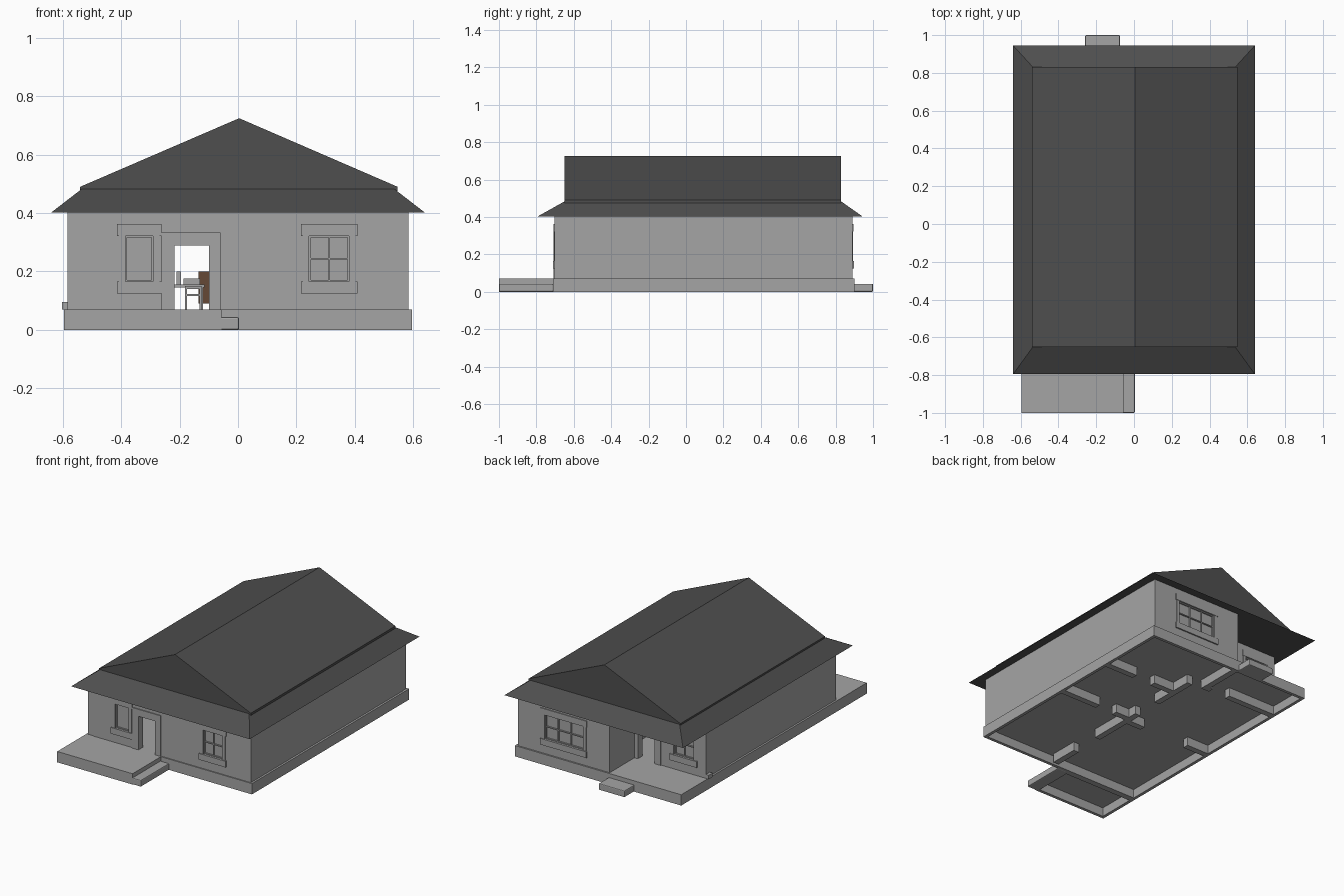
import bpy, bmesh

if "Cube" in bpy.data.objects:
    bpy.data.objects.remove(bpy.data.objects["Cube"])

def material(name, col):
    m = bpy.data.materials.new(name)
    m.diffuse_color = (*col, 1)
    m.use_nodes = True
    m.node_tree.nodes["Principled BSDF"].inputs["Base Color"].default_value = m.diffuse_color
    return m

ROOF = material("dark_roof", (0.078, 0.078, 0.078))
GREY = material("grey_plaster", (0.376, 0.376, 0.376))
WOOD = material("brown_wood", (0.13, 0.065, 0.037))
DX = 0.004   # the house body sits slightly right of the roof centre

def finish(name, bm, mat):
    bmesh.ops.recalc_face_normals(bm, faces=bm.faces[:])
    me = bpy.data.meshes.new(name)
    bm.to_mesh(me)
    bm.free()
    ob = bpy.data.objects.new(name, me)
    bpy.context.collection.objects.link(ob)
    me.materials.append(mat)
    return ob

def boxes(name, items, mat=GREY):
    """One object from several (x0, x1, y0, y1, z0, z1) blocks."""
    bm = bmesh.new()
    for x0, x1, y0, y1, z0, z1 in items:
        for v in bmesh.ops.create_cube(bm, size=1)["verts"]:
            v.co = ((x0 + x1) / 2 + v.co.x * (x1 - x0) + DX,
                    (y0 + y1) / 2 + v.co.y * (y1 - y0),
                    (z0 + z1) / 2 + v.co.z * (z1 - z0))
    return finish(name, bm, mat)

def tray(name, x0, x1, y0, y1, h, t=0.02):
    """Slab with a rim underneath, open at the bottom."""
    s = h - 0.012
    return boxes(name, [(x0, x1, y0, y1, s, h),
                        (x0, x0 + t, y0, y1, 0, s), (x1 - t, x1, y0, y1, 0, s),
                        (x0 + t, x1 - t, y0, y0 + t, 0, s), (x0 + t, x1 - t, y1 - t, y1, 0, s)])

F, TOP, T = 0.07, 0.405, 0.04   # floor level, wall top, wall thickness

def wall(name, x0, x1, y, openings):
    """Wall along x with rectangular openings (x0, x1, z0, z1), left to right."""
    parts, x = [], x0
    for a, b, z0, z1 in openings:
        parts.append((x, a, y, y + T, F, TOP))
        if z0 > F:
            parts.append((a, b, y, y + T, F, z0))
        parts.append((a, b, y, y + T, z1, TOP))
        x = b
    parts.append((x, x1, y, y + T, F, TOP))
    boxes(name, parts)

def window(name, x0, x1, y, out, cols, rows, z0=0.165, z1=0.322):
    """Trim, pane and bars; y is the wall face, out is -1 (front) or 1 (back)."""
    def span(d0, d1):
        return tuple(sorted((y + out * d0, y + out * d1)))
    p = span(-0.005, 0.004)
    boxes(name + "_trim", [
        (x0 - 0.028, x1 + 0.028, *span(-0.005, 0.006), z1, z1 + 0.04),
        (x0 - 0.028, x1 + 0.028, *span(-0.005, 0.009), z0 - 0.04, z0),
        (x0 - 0.022, x0, *p, z0, z1), (x1, x1 + 0.022, *p, z0, z1)])
    boxes(name + "_pane", [(x0, x1, *span(-0.022, -0.014), z0, z1)])
    q, b = span(-0.014, -0.005), 0.003
    bars = [(x0, x0 + 0.006, *q, z0, z1), (x1 - 0.006, x1, *q, z0, z1),
            (x0, x1, *q, z0, z0 + 0.006), (x0, x1, *q, z1 - 0.006, z1)]
    for i in range(1, cols):
        x = x0 + (x1 - x0) * i / cols
        bars.append((x - b, x + b, *q, z0, z1))
    for i in range(1, rows):
        z = z0 + (z1 - z0) * i / rows
        bars.append((x0, x1, *q, z - b, z + b))
    boxes(name + "_bars", bars)

def door_trim(name, x0, x1, y, out, z1=0.288):
    a, b = sorted((y - out * 0.005, y + out * 0.006))
    boxes(name, [(x0 - 0.045, x0, a, b, F, z1), (x1, x1 + 0.04, a, b, F, z1),
                 (x0 - 0.045, x1 + 0.04, a, b, z1, z1 + 0.045)])

def soften(ob):
    """Slightly round the upright and top edges of a step."""
    mod = ob.modifiers.new("round", 'BEVEL')
    mod.width, mod.segments = 0.006, 2

# Foundation, front porch and steps
tray("foundation", -0.600, 0.593, -0.71, 0.90, F)
tray("front_porch", -0.600, -0.06, -1.0, -0.71, F)
soften(boxes("front_step", [(-0.07, 0.0, -1.0, -0.71, 0, 0.043)]))
soften(boxes("back_step", [(-0.263, -0.078, 0.89, 1.0, 0, 0.043)]))

# Outer walls, with a recessed porch at the back left
LX, RX, FY, BY, RY = -0.588, 0.58, -0.703, 0.89, 0.63
door = (-0.222, -0.104, F, 0.288)
W = (0.165, 0.322)
wall("front_wall", LX + T, RX, FY, [(-0.39, -0.295, *W), door, (0.24, 0.377, *W)])
wall("back_wall", -0.08, RX - 0.003, BY - T, [(0.11, 0.385, *W)])
wall("recess_wall", LX + T, -0.04, RY - T, [(-0.50, -0.36, *W), door])
boxes("side_walls", [(LX, LX + T, FY + 0.003, RY, F, TOP),
                     (RX - T, RX, FY + T, BY - T, F, TOP),
                     (-0.08, -0.04, RY, BY - T, F, TOP)])
boxes("side_curb", [(-0.608, -0.588, RY - T, RY, F, 0.095)])

# Windows and door casings
window("front_left_window", -0.39, -0.295, FY, -1, 1, 1)
window("front_right_window", 0.24, 0.377, FY, -1, 2, 2)
window("back_window", 0.11, 0.385, BY, 1, 3, 2)
window("recess_window", -0.50, -0.36, RY, 1, 2, 2)
door_trim("front_door_trim", -0.222, -0.104, FY, -1)
door_trim("back_door_trim", -0.222, -0.104, RY, 1)

# Inner partitions, with matching ribs below the floor
plan = [(0.03, 0.07, -0.67, -0.48), (0.03, 0.07, -0.28, 0.10), (0.03, 0.07, 0.28, 0.59),
        (0.30, 0.575, 0.0, 0.04), (0.07, 0.17, 0.0, 0.04),
        (0.36, 0.575, 0.42, 0.46), (0.07, 0.22, 0.42, 0.46),
        (-0.58, -0.42, -0.03, 0.01), (-0.08, 0.03, -0.03, 0.01)]
boxes("partitions", [(*p, F, TOP) for p in plan])
recess_ribs = [(-0.58, -0.23, 0.59, 0.63), (-0.10, -0.04, 0.59, 0.63), (-0.08, -0.04, 0.63, 0.88)]
boxes("floor_ribs", [(*p, 0, F - 0.012) for p in plan + recess_ribs])

# Table, chair and cabinet seen through the doorway
def legs(x0, x1, y0, y1, z, w=0.01):
    return [(x, x + w, y, y + w, F, z) for x in (x0, x1 - w) for y in (y0, y1 - w)]

boxes("table", [(-0.24, -0.119, -0.10, 0.10, 0.145, 0.155)]
      + legs(-0.235, -0.124, -0.095, 0.095, 0.145))
boxes("chair", [(-0.185, -0.129, -0.19, -0.13, 0.115, 0.122),
                (-0.185, -0.129, -0.19, -0.184, 0.14, 0.15)]
      + legs(-0.185, -0.129, -0.19, -0.13, 0.15, 0.007))
boxes("tableware", [(-0.19, -0.135, -0.03, 0.03, 0.155, 0.175),
                    (-0.215, -0.20, -0.03, -0.01, 0.155, 0.20)])
boxes("cabinet", [(-0.14, -0.07, 0.15, 0.28, 0.09, 0.20)], WOOD)

# Roof: sloping skirt with flat soffit
bm = bmesh.new()
rings = [(0.64, -0.795, 0.945, 0.402), (0.535, -0.65, 0.83, 0.483)]
loops = [[bm.verts.new(c) for c in ((-x, a, z), (x, a, z), (x, b, z), (-x, b, z))]
         for x, a, b, z in rings]
bm.faces.new(loops[0])
bm.faces.new(loops[1])
for i in range(4):
    j = (i + 1) % 4
    bm.faces.new((loops[0][i], loops[0][j], loops[1][j], loops[1][i]))
finish("roof_skirt", bm, ROOF)

# Roof: gabled upper part, extruded from its profile
bm = bmesh.new()
prof = [(-0.541, 0.475), (0.547, 0.475), (0.547, 0.49), (0.004, 0.725), (-0.541, 0.49)]
f = bm.faces.new([bm.verts.new((x, -0.65, z)) for x, z in prof])
ext = bmesh.ops.extrude_face_region(bm, geom=[f])["geom"]
bmesh.ops.translate(bm, vec=(0, 1.48, 0), verts=[g for g in ext if isinstance(g, bmesh.types.BMVert)])
finish("roof_gable", bm, ROOF)
